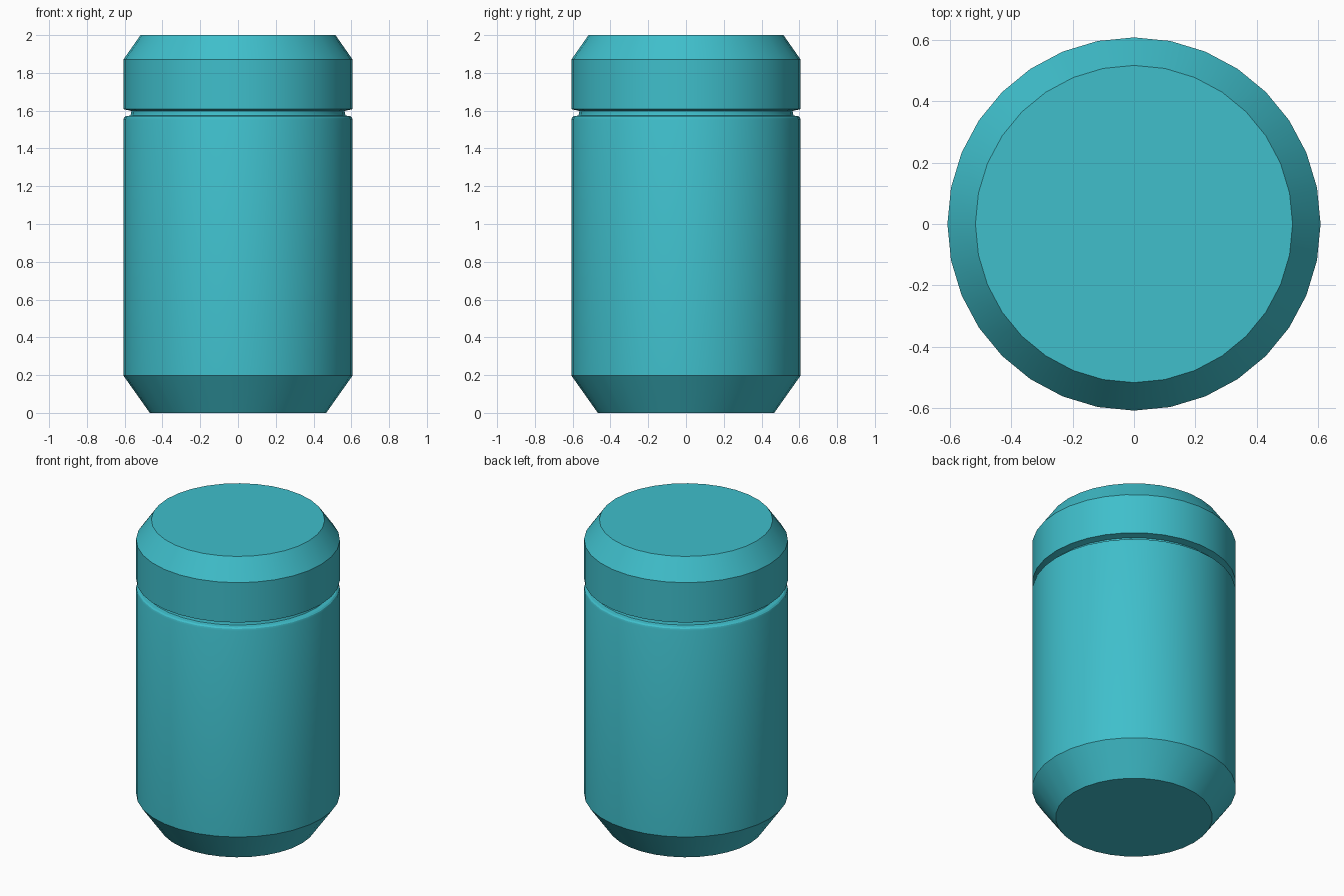
import bpy, bmesh, math

if "Cube" in bpy.data.objects:
    bpy.data.objects.remove(bpy.data.objects["Cube"])

SIDES = 32

mat = bpy.data.materials.new("teal")
mat.diffuse_color = (0.05, 0.52, 0.60, 1)
mat.use_nodes = True
mat.node_tree.nodes["Principled BSDF"].inputs["Base Color"].default_value = mat.diffuse_color


def lathe(name, profile):
    """Closed solid of revolution from (radius, z) points, bottom to top."""
    bm = bmesh.new()
    rings = [[bm.verts.new((r * math.cos(2 * math.pi * i / SIDES),
                            r * math.sin(2 * math.pi * i / SIDES), z))
              for i in range(SIDES)] for r, z in profile]
    for a, b in zip(rings, rings[1:]):
        for i in range(SIDES):
            j = (i + 1) % SIDES
            bm.faces.new((a[i], a[j], b[j], b[i]))
    bm.faces.new(rings[0][::-1])
    bm.faces.new(rings[-1])
    mesh = bpy.data.meshes.new(name)
    bm.to_mesh(mesh)
    bm.free()
    mesh.materials.append(mat)
    ob = bpy.data.objects.new(name, mesh)
    bpy.context.collection.objects.link(ob)
    bpy.ops.object.select_all(action='DESELECT')
    ob.select_set(True)
    bpy.context.view_layer.objects.active = ob
    bpy.ops.object.shade_smooth_by_angle(angle=math.radians(30))
    return ob


# Jar body: tapered foot, straight wall, rounded shoulder, short neck
lathe("jar_body", [(0.467, 0), (0.607, 0.198), (0.607, 1.552),
                   (0.603, 1.564), (0.595, 1.571), (0.57, 1.574),
                   (0.566, 1.582), (0.566, 1.59), (0.562, 1.607)])

# Lid: straight rim, chamfered top, small fillet under the rim
lathe("lid", [(0.555, 1.595), (0.575, 1.601), (0.607, 1.608),
              (0.607, 1.87), (0.516, 2.0)])
